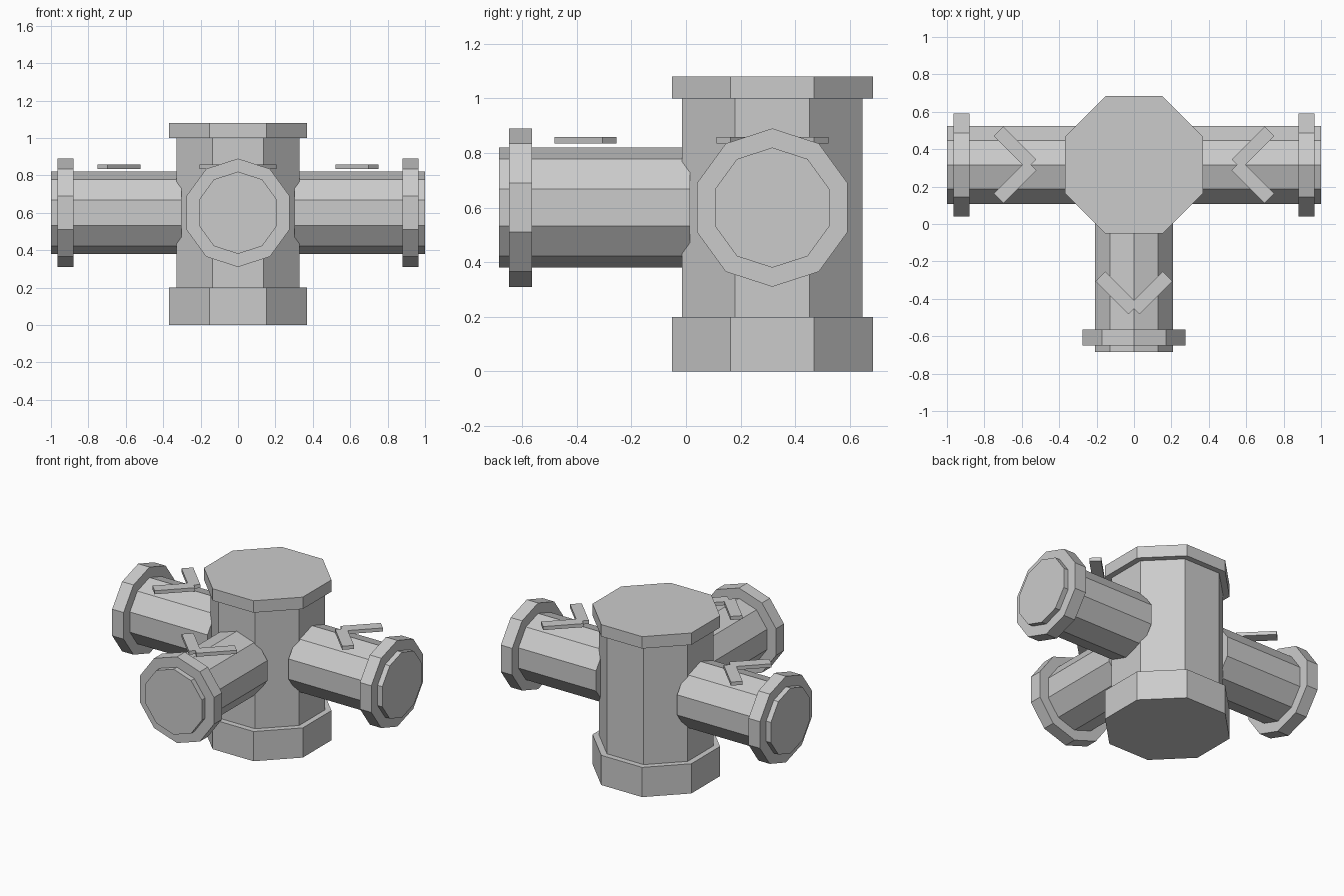
import bpy, bmesh
from math import pi, sin, cos
from mathutils import Matrix, Vector

if "Cube" in bpy.data.objects:
    bpy.data.objects.remove(bpy.data.objects["Cube"])

AXIS = Matrix.Translation((0, 0.316, 0))      # vertical axis of the column
PIPE_Z = 0.6


def finish(name, bm):
    bmesh.ops.recalc_face_normals(bm, faces=bm.faces)
    mesh = bpy.data.meshes.new(name)
    bm.to_mesh(mesh)
    bm.free()
    obj = bpy.data.objects.new(name, mesh)
    bpy.context.collection.objects.link(obj)
    return obj


def prism(name, sides, radius, lo, hi, matrix, phase=0.0):
    """Capped regular prism running along local z from lo to hi."""
    bm = bmesh.new()
    rings = []
    for z in (lo, hi):
        rings.append([bm.verts.new(matrix @ Vector((
            radius * cos(phase + 2 * pi * i / sides),
            radius * sin(phase + 2 * pi * i / sides), z))) for i in range(sides)])
    for i in range(sides):
        j = (i + 1) % sides
        bm.faces.new((rings[0][i], rings[0][j], rings[1][j], rings[1][i]))
    for ring in rings:
        bm.faces.new(ring)
    return finish(name, bm)


def chevron(name, matrix, dist, slope):
    """Two thin bars meeting in a V above a pipe; slope +1 points inward."""
    bm = bmesh.new()
    for side in (1, -1):
        m = (matrix @ Matrix.Translation((dist, side * 0.091, 0.846))
             @ Matrix.Rotation(side * slope * pi / 4, 4, 'Z')
             @ Matrix.Diagonal((0.25, 0.073, 0.024, 1)))
        bmesh.ops.create_cube(bm, size=1, matrix=m)
    return finish(name, bm)


# Octagonal column with base and cap
for name, apothem, lo, hi in (("base", 0.368, 0, 0.2),
                              ("column", 0.33, 0.2, 1.0),
                              ("cap", 0.368, 1.0, 1.08)):
    prism(name, 8, apothem / cos(pi / 8), lo, hi, AXIS, pi / 8)

# Three ten-sided pipes with end flanges and flow arrows
for side, angle, arrow_dist, slope in (("right", 0, 0.636, 1),
                                       ("left", pi, 0.636, 1),
                                       ("front", -pi / 2, 0.684, -1)):
    turn = AXIS @ Matrix.Rotation(angle, 4, 'Z')
    along = turn @ Matrix.Translation((0, 0, PIPE_Z)) @ Matrix.Rotation(pi / 2, 4, 'Y')
    prism(side + "_pipe", 10, 0.22, 0.302, 1.0, along)
    prism(side + "_flange", 10, 0.29, 0.88, 0.965, along)
    chevron(side + "_arrow", turn, arrow_dist, slope)
